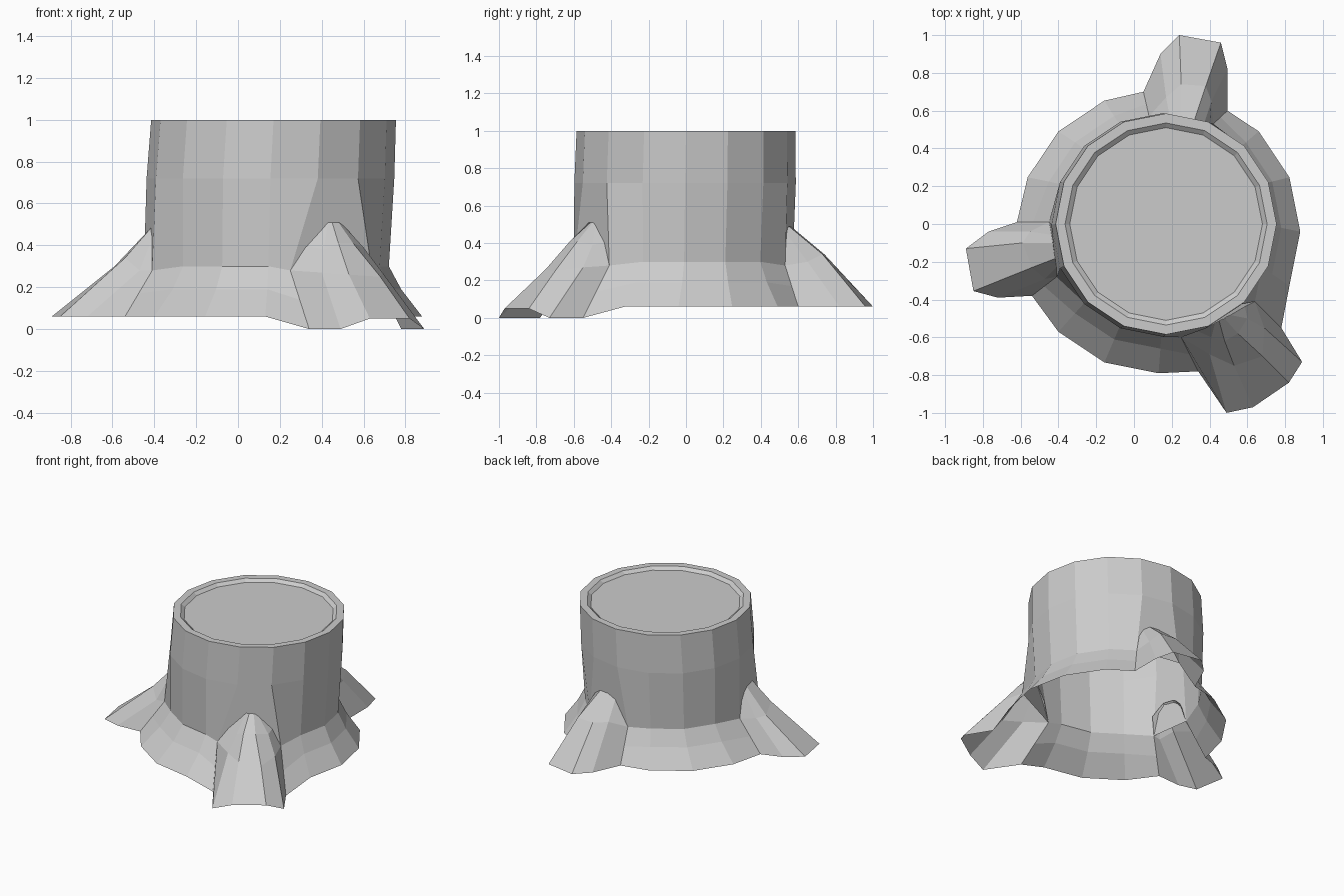
import bpy, bmesh
from math import cos, sin, tau
from mathutils import Vector

SIDES = 16


def finish(bm, name):
    me = bpy.data.meshes.new(name)
    bm.to_mesh(me)
    bm.free()
    ob = bpy.data.objects.new(name, me)
    bpy.context.collection.objects.link(ob)


# Roots: rows from the trunk down to the ground, each running
# counter-clockwise seen from above. First item is the trunk side it replaces.
front_root = [
    [(.40, -.53, .48), (.43, -.52, .51), (.45, -.51, .51),
     (.48, -.50, .51), (.50, -.48, .50), (.53, -.45, .47)],
    [(.32, -.56, .40), (.41, -.60, .38), (.48, -.62, .41),
     (.55, -.58, .41), (.60, -.50, .39), (.58, -.40, .41)],
    [(.25, -.60, .28), (.40, -.69, .27), (.53, -.75, .26),
     (.68, -.70, .25), (.69, -.55, .27), (.64, -.41, .28)],
    [(.34, -.78, 0), (.49, -1.0, 0), (.63, -.97, .05),
     (.82, -.84, .05), (.89, -.73, 0), (.78, -.55, 0)],
]
back_root = [
    [(.40, .51, .42), (.37, .53, .46), (.32, .55, .49),
     (.25, .56, .49), (.19, .56, .46), (.15, .56, .42)],
    [(.42, .53, .28), (.41, .65, .30), (.38, .73, .34),
     (.25, .74, .34), (.17, .67, .34), (.08, .57, .29)],
    [(.495, .60, .06), (.495, .82, .06), (.46, .96, .06),
     (.24, 1.0, .06), (.14, .90, .06), (.05, .70, .06)],
]
left_root = [
    [(-.42, -.02, .42), (-.42, -.06, .46), (-.42, -.10, .48),
     (-.41, -.18, .49), (-.40, -.22, .46), (-.38, -.26, .41)],
    [(-.45, .01, .28), (-.55, -.04, .29), (-.59, -.10, .30),
     (-.54, -.23, .34), (-.47, -.29, .28), (-.41, -.28, .28)],
    [(-.62, .01, .06), (-.77, -.04, .06), (-.89, -.13, .06),
     (-.85, -.355, .06), (-.72, -.39, .06), (-.54, -.38, .06)],
]
roots = {"front_root": (13, front_root), "back_root": (3, back_root),
         "left_root": (8, left_root)}

# Trunk rings: centre x, centre y, radius, height; from the sunken cut face
# over the rim and down to the flared foot
rings = [(.17, 0, .51, .98), (.17, 0, .535, 1), (.17, 0, .585, 1),
         (.155, -.005, .592, .72), (.145, -.01, .576, .30),
         (.14, -.02, .64, .19), (.13, -.04, .75, .06)]
pts = [[Vector((x + r * cos(tau * i / SIDES), y + r * sin(tau * i / SIDES), z))
        for i in range(SIDES)] for x, y, r, z in rings]

# Pull the flare onto the edges of each root
for side, rows in roots.values():
    for k, end in ((side, 0), (side + 1, -1)):
        hi, lo = Vector(rows[-2][end]), Vector(rows[-1][end])
        pts[4][k], pts[5][k], pts[6][k] = hi, (hi + lo) / 2, lo

# Trunk, open underneath and open where a root takes over
root_sides = {side for side, rows in roots.values()}
bm = bmesh.new()
grid = [[bm.verts.new(p) for p in ring] for ring in pts]
bm.faces.new(grid[0])
for r in range(len(grid) - 1):
    for i in range(SIDES):
        if r >= 4 and i in root_sides:
            continue
        j = (i + 1) % SIDES
        bm.faces.new((grid[r][i], grid[r + 1][i], grid[r + 1][j], grid[r][j]))
finish(bm, "trunk")

# Root shells
for name, (side, rows) in roots.items():
    bm = bmesh.new()
    g = [[bm.verts.new(p) for p in row] for row in rows]
    for r in range(len(g) - 1):
        for c in range(5):
            bm.faces.new((g[r][c], g[r + 1][c], g[r + 1][c + 1], g[r][c + 1]))
    finish(bm, name)
